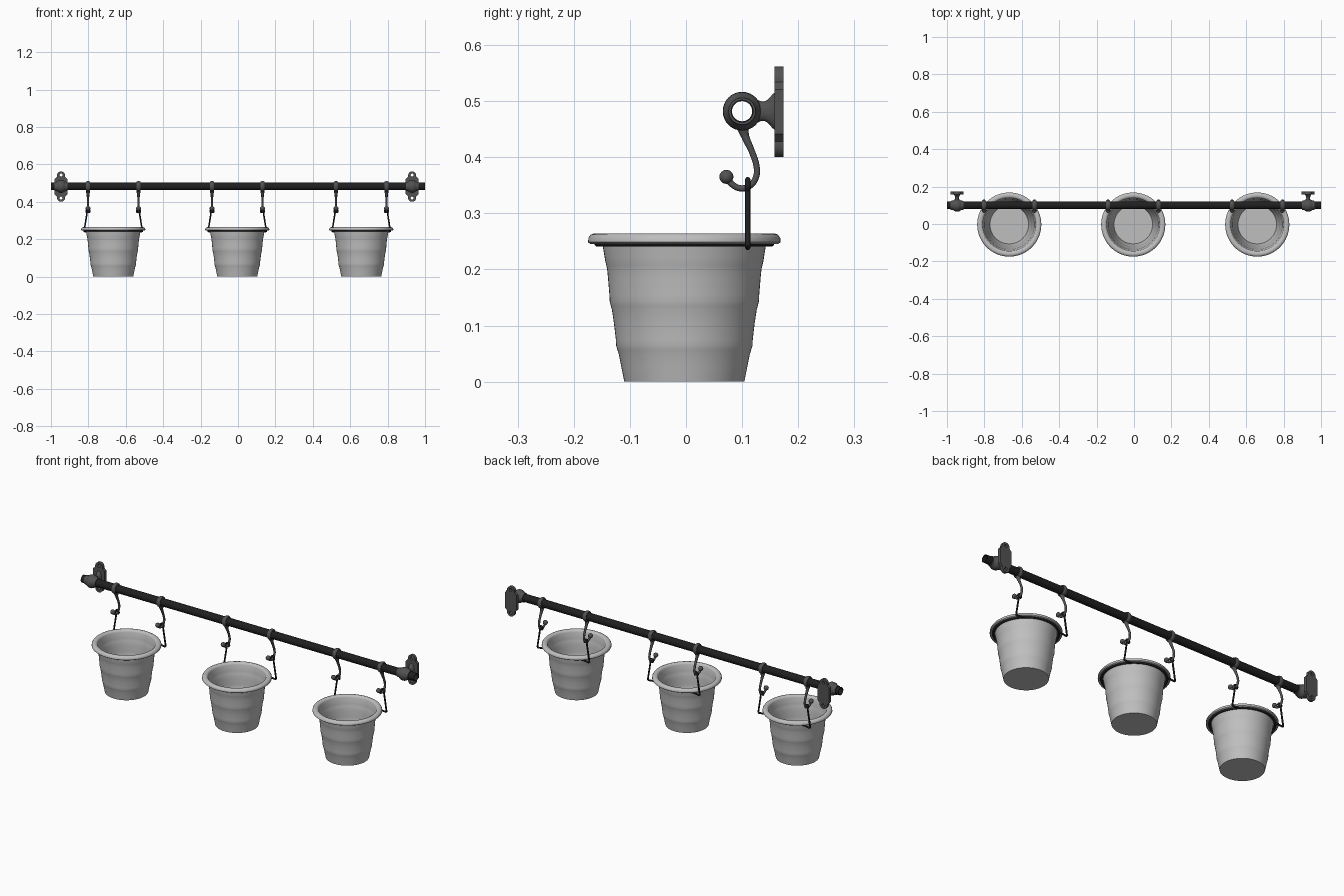
import bpy, bmesh, math
from mathutils import Matrix, Vector

if "Cube" in bpy.data.objects:
    bpy.data.objects.remove(bpy.data.objects["Cube"])

def mat(name, v):
    m = bpy.data.materials.new(name)
    m.diffuse_color = (v, v, v, 1)
    m.use_nodes = True
    m.node_tree.nodes["Principled BSDF"].inputs["Base Color"].default_value = m.diffuse_color
    return m

BLACK = mat("black metal", 0.014)
IRON = mat("dark grey iron", 0.085)
ZINC = mat("light grey zinc", 0.52)

ROD_Y, ROD_Z = 0.10, 0.482
POT_Y = -0.003
ALONG_X = Matrix.Rotation(math.pi / 2, 4, 'Y')

def finish(name, bm, m, angle=40):
    bmesh.ops.recalc_face_normals(bm, faces=bm.faces)
    me = bpy.data.meshes.new(name)
    bm.to_mesh(me)
    bm.free()
    me.materials.append(m)
    ob = bpy.data.objects.new(name, me)
    bpy.context.collection.objects.link(ob)
    bpy.ops.object.select_all(action='DESELECT')
    ob.select_set(True)
    bpy.context.view_layer.objects.active = ob
    bpy.ops.object.shade_smooth_by_angle(angle=math.radians(angle))
    return ob

def lathe(name, profile, m, loc, axis=Matrix(), seg=48, closed=False):
    """Spin (radius, height) points round the axis."""
    bm = bmesh.new()
    rings = []
    for r, h in profile:
        if r == 0:
            rings.append([bm.verts.new((0, 0, h))] * seg)
        else:
            rings.append([bm.verts.new((r * math.cos(2 * math.pi * i / seg),
                                        r * math.sin(2 * math.pi * i / seg), h)) for i in range(seg)])
    pairs = list(zip(rings, rings[1:]))
    if closed:
        pairs.append((rings[-1], rings[0]))
    for a, b in pairs:
        for i in range(seg):
            j = (i + 1) % seg
            vs = list(dict.fromkeys([a[i], a[j], b[j], b[i]]))
            bm.faces.new(vs)
    bm.transform(Matrix.Translation(loc) @ axis)
    return finish(name, bm, m)

def curve_mesh(name, cu, m, loc=(0, 0, 0), rot=Matrix()):
    """Turn curve data into a mesh part."""
    tmp = bpy.data.objects.new("tmp", cu)
    bpy.context.collection.objects.link(tmp)
    bpy.context.view_layer.update()
    me = bpy.data.meshes.new_from_object(tmp.evaluated_get(bpy.context.evaluated_depsgraph_get()))
    bpy.data.objects.remove(tmp)
    bm = bmesh.new()
    bm.from_mesh(me)
    bmesh.ops.remove_doubles(bm, verts=bm.verts, dist=1e-5)
    bm.transform(Matrix.Translation(loc) @ rot)
    return finish(name, bm, m)

def tube(name, pts, radii, bevel, m, smooth=True):
    cu = bpy.data.curves.new(name, 'CURVE')
    cu.dimensions = '3D'
    cu.bevel_depth = bevel
    cu.bevel_resolution = 3
    cu.use_fill_caps = True
    cu.resolution_u = 6
    sp = cu.splines.new('BEZIER' if smooth else 'POLY')
    dst = sp.bezier_points if smooth else sp.points
    dst.add(len(pts) - 1)
    for p, co, r in zip(dst, pts, radii):
        p.co = co if smooth else (*co, 1)
        p.radius = r
        if smooth:
            p.handle_left_type = p.handle_right_type = 'AUTO'
    return curve_mesh(name, cu, m)

def plate(name, outlines, half, m, loc, rot):
    cu = bpy.data.curves.new(name, 'CURVE')
    cu.dimensions = '2D'
    cu.fill_mode = 'BOTH'
    cu.extrude = half
    for o in outlines:
        sp = cu.splines.new('POLY')
        sp.points.add(len(o) - 1)
        for p, (x, y) in zip(sp.points, o):
            p.co = (x, y, 0, 1)
        sp.use_cyclic_u = True
    return curve_mesh(name, cu, m, loc, rot)

def arc(cx, cy, r, a0, a1, n):
    return [(cx + r * math.cos(math.radians(a0 + (a1 - a0) * i / n)),
             cy + r * math.sin(math.radians(a0 + (a1 - a0) * i / n))) for i in range(n + 1)]

# hollow rail
lathe("rail", [(0.0205, -1), (0.0205, 1), (0.018, 1), (0.018, -1)], BLACK,
      (0, ROD_Y, ROD_Z), ALONG_X, 32, True)

# wall brackets: plate with screw holes, curved neck, collar
half = arc(0, 0.059, 0.022, 0, 180, 12)
top = [(0.035, 0.040), (0.022, 0.053)] + half + [(-0.022, 0.053), (-0.035, 0.040)]
outline = top + [(-x, -y) for x, y in top]
holes = [arc(0, s * 0.062, 0.008, 0, 345, 23) for s in (1, -1)]
STAND = Matrix.Rotation(math.pi / 2, 4, 'X')
for side, x in (("left", -0.946), ("right", 0.931)):
    plate(side + "_bracket_plate", [outline] + holes, 0.008, IRON, (x, 0.166, ROD_Z - 0.001), STAND)
    # the neck flares towards the plate, rectangular in section
    bm = bmesh.new()
    rings = []
    for y, w, h in ((0.121, .011, .026), (0.128, .010, .020), (0.135, .010, .017), (0.142, .011, .018),
                    (0.149, .012, .024), (0.154, .015, .030), (0.160, .018, .035)):
        rings.append([bm.verts.new((x + w * math.cos(a), y, ROD_Z + h * math.sin(a)))
                      for a in (i * math.pi / 8 for i in range(16))])
    for a, b in zip(rings, rings[1:]):
        for i in range(16):
            bm.faces.new((a[i], a[(i + 1) % 16], b[(i + 1) % 16], b[i]))
    finish(side + "_bracket_neck", bm, IRON)
    lathe(side + "_bracket_collar",
          [(.0203, -.034), (.024, -.034), (.025, -.022), (.030, -.016), (.0335, -.008), (.0345, 0),
           (.0335, .008), (.030, .016), (.025, .022), (.024, .034), (.0203, .034)],
          IRON, (x, ROD_Y, ROD_Z), ALONG_X, 32, True)

# pot profile: rippled tapering wall, rolled rim, thin shell inside
wall = [(.107, 0), (.112, .025), (.1165, .048), (.119, .056), (.1215, .064), (.122, .075),
        (.1255, .105), (.129, .128), (.131, .135), (.133, .143), (.1335, .155), (.136, .185),
        (.1375, .2), (.139, .207), (.141, .215), (.142, .222), (.146, .246)]
rim = [(.158, .248), (.167, .245), (.1715, .2485), (.171, .256), (.167, .262), (.160, .2645),
       (.151, .2645), (.145, .261), (.142, .255)]
inner = [(r - .004, max(h, .006)) for r, h in reversed(wall[:-1])]
profile = [(0, 0)] + wall + rim + inner + [(0, .006)]

for label, x in (("left", -0.667), ("middle", -0.004), ("right", 0.659)):
    lathe(label + "_pot", profile, ZINC, (x, POT_Y, 0), seg=64)
    # wire ring carrying the pot under its rim
    lathe(label + "_pot_wire_ring", [(.1545 + a, b) for a, b in arc(0, .2465, .006, 0, 324, 9)],
          BLACK, (x, POT_Y, 0), seg=64, closed=True)
    for s, end in ((-1, "a"), (1, "b")):
        hx = x + s * 0.135
        n = f"{label}_{end}_"
        # S hook: ring on the rail, curved stem, ball tip
        lathe(n + "hook_ring", [(.0203, -.009), (.025, -.010), (.028, -.005), (.029, 0), (.028, .005),
                                (.025, .010), (.0203, .009)], IRON, (hx, ROD_Y, ROD_Z), ALONG_X, 32, True)
        path = [(.100, .456), (.106, .436), (.117, .411), (.1255, .385), (.1255, .367),
                (.115, .350), (.099, .3445), (.083, .351), (.073, .363)]
        tube(n + "hook_stem", [(hx, y, z) for y, z in path],
             [2, 1.25, 1, 1, 1, 1, 1, 1, 1], 0.0058, IRON)
        bm = bmesh.new()
        bmesh.ops.create_uvsphere(bm, u_segments=20, v_segments=12, radius=0.0125,
                                  matrix=Matrix.Translation((hx, 0.072, 0.365)))
        finish(n + "hook_ball", bm, IRON)
        # wire hanger: eye over the hook, leg outside the rim, foot under it
        eye = [(hx + s * .010 * math.sin(a), .110, .350 + .010 * math.cos(a))
               for a in (math.radians(d) for d in range(-150, 151, 30))]
        legs = eye + [(hx + s * .021, .110, .243), (hx + s * .016, .110, .239), (x + s * .105, .110, .245)]
        tube(n + "hanger_wire", legs, [1] * len(legs), 0.0048, BLACK, smooth=False)
